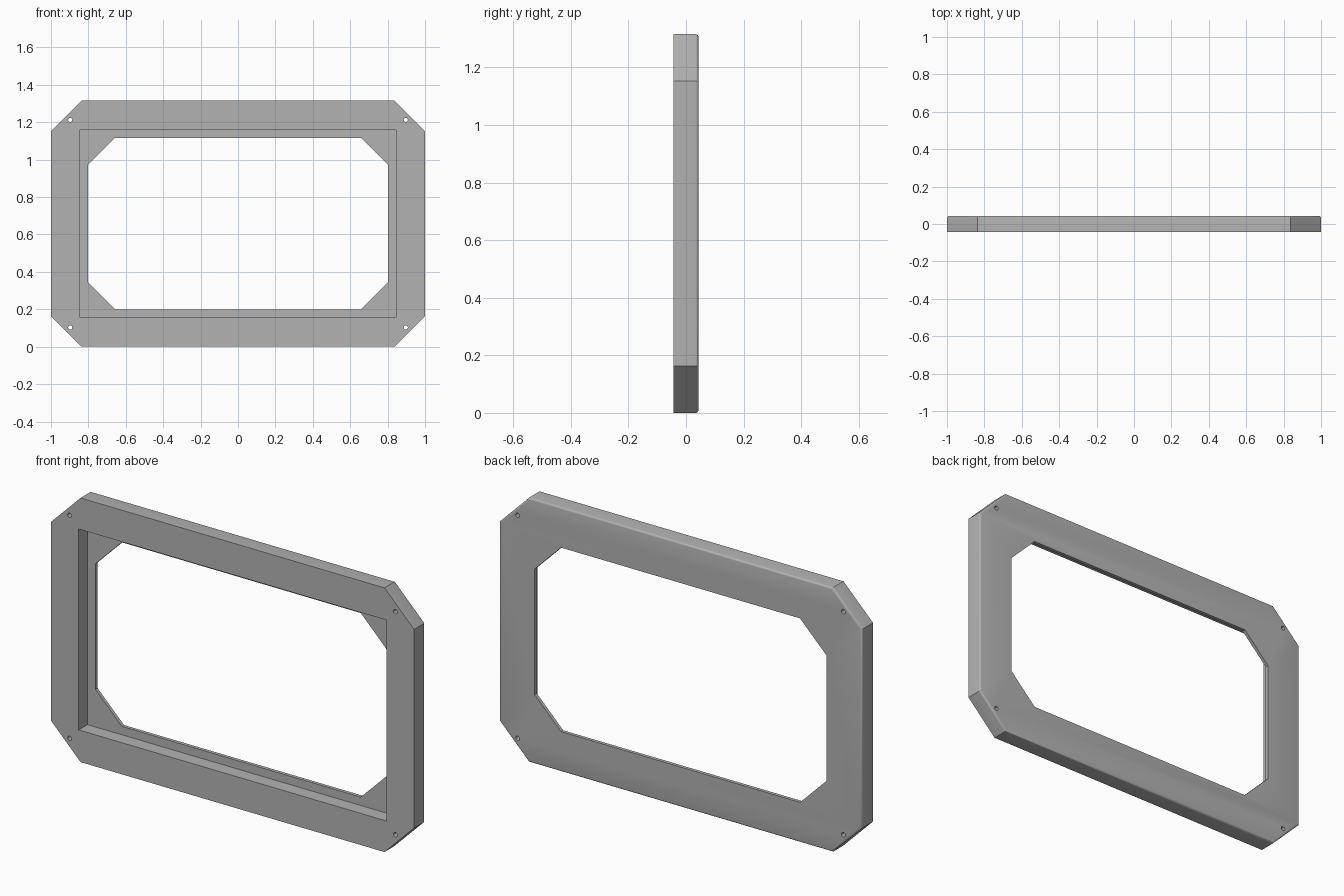
import bpy, bmesh
from math import radians

if "Cube" in bpy.data.objects:
    bpy.data.objects.remove(bpy.data.objects["Cube"])

HEIGHT = 1.315
MID = HEIGHT / 2
FRONT, BACK = -0.043, 0.043
LIP = 0.017          # thickness of the rear lip
ROUND = 0.009        # rounding of the rear outer edge

grey = bpy.data.materials.new("plain grey")
grey.use_nodes = True
grey.diffuse_color = (0.45, 0.45, 0.45, 1)
grey.node_tree.nodes["Principled BSDF"].inputs["Base Color"].default_value = grey.diffuse_color


def octagon(half_w, half_h, cut):
    """Rectangle with clipped corners, centred on the frame."""
    w, h = half_w, half_h
    points = []
    for sx, sz in ((1, 1), (-1, 1), (-1, -1), (1, -1)):
        corner = [(sx * w, MID + sz * (h - cut)), (sx * (w - cut), MID + sz * h)]
        points += corner if sx * sz > 0 else corner[::-1]
    return points


def prism(name, outline, y0, y1, rounding=0):
    """Extrude an x-z outline from y0 to y1, optionally rounding the rear rim."""
    bm = bmesh.new()
    face = bm.faces.new([bm.verts.new((x, y0, z)) for x, z in outline])
    ext = bmesh.ops.extrude_face_region(bm, geom=[face])["geom"]
    bmesh.ops.translate(bm, vec=(0, y1 - y0, 0),
                        verts=[g for g in ext if isinstance(g, bmesh.types.BMVert)])
    if rounding:
        rim = [e for e in bm.edges if all(v.co.y > y1 - 1e-4 for v in e.verts)]
        bmesh.ops.bevel(bm, geom=rim, offset=rounding, segments=4, profile=0.5,
                        affect='EDGES')
    bmesh.ops.recalc_face_normals(bm, faces=bm.faces)
    mesh = bpy.data.meshes.new(name)
    bm.to_mesh(mesh)
    bm.free()
    mesh.materials.append(grey)
    obj = bpy.data.objects.new(name, mesh)
    bpy.context.collection.objects.link(obj)
    return obj


# Frame body
frame = prism("bezel_frame", octagon(1, MID, 0.163), FRONT, BACK, ROUND)

# Cutters: clipped opening, rectangular front recess, four corner screw holes
rect = [(-0.847, MID - 0.5), (0.847, MID - 0.5), (0.847, MID + 0.5), (-0.847, MID + 0.5)]
cutters = [
    prism("recess_cutter", rect, FRONT - 0.1, BACK - LIP),
    prism("opening_cutter", octagon(0.803, 0.458, 0.145), FRONT - 0.2, BACK + 0.1),
]
for sx in (-1, 1):
    for sz in (-1, 1):
        bpy.ops.mesh.primitive_cylinder_add(
            vertices=24, radius=0.011, depth=0.5,
            location=(sx * 0.897, 0, MID + sz * 0.555), rotation=(radians(90), 0, 0))
        hole = bpy.context.object
        hole.name = "screw_hole_cutter"
        hole.data.materials.append(grey)
        cutters.append(hole)

# Cut the frame, then drop the cutters
bpy.ops.object.select_all(action='DESELECT')
bpy.context.view_layer.objects.active = frame
frame.select_set(True)
for cutter in cutters:
    cutter.hide_render = True
    mod = frame.modifiers.new("cut", 'BOOLEAN')
    mod.operation, mod.solver, mod.object = 'DIFFERENCE', 'EXACT', cutter
    bpy.ops.object.modifier_apply(modifier=mod.name)
    bpy.data.objects.remove(cutter)

bpy.ops.object.shade_smooth_by_angle(angle=radians(30))
